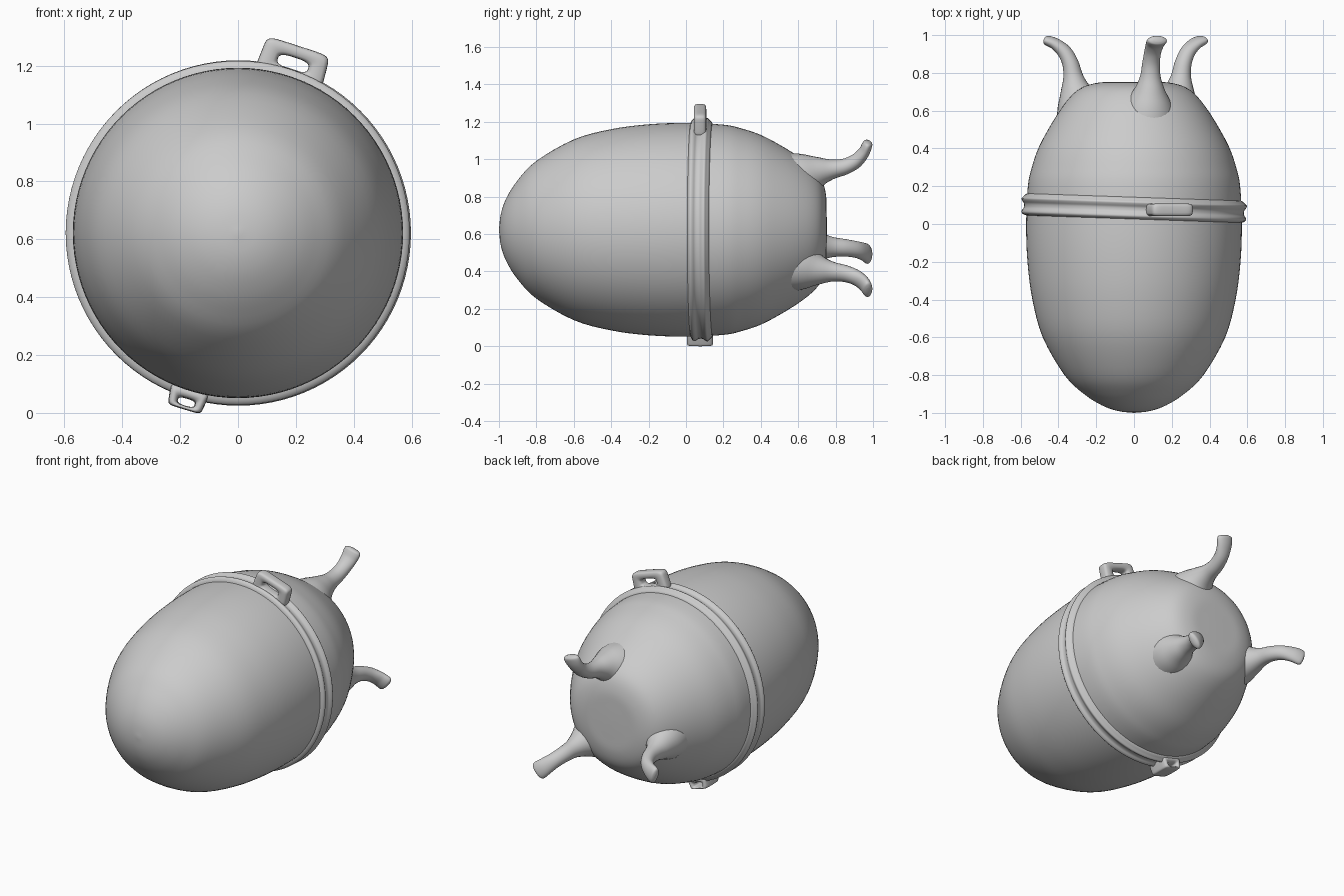
import bpy, bmesh, math
from mathutils import Vector, Matrix

if "Cube" in bpy.data.objects:
    bpy.data.objects.remove(bpy.data.objects["Cube"])

CZ = 0.622  # height of the long axis, which runs along y


def spline(pts, n):
    """Catmull-Rom interpolation through points of any dimension."""
    out = []
    for i in range(len(pts) - 1):
        p0, p1, p2, p3 = (pts[max(0, i - 1)], pts[i], pts[i + 1],
                          pts[min(len(pts) - 1, i + 2)])
        for k in range(n):
            t = k / n
            out.append([0.5 * (2 * b + (c - a) * t + (2 * a - 5 * b + 4 * c - d) * t * t
                               + (3 * b - a - 3 * c + d) * t ** 3)
                        for a, b, c, d in zip(p0, p1, p2, p3)])
    out.append(list(pts[-1]))
    return out


def loft(name, rings, closed=False):
    """Skin a list of equal point rings into one smooth mesh."""
    bm = bmesh.new()
    rows = [[bm.verts.new(p) for p in ring] for ring in rings]
    m = len(rows[0])
    for i in range(len(rows) if closed else len(rows) - 1):
        a, b = rows[i], rows[(i + 1) % len(rows)]
        for j in range(m):
            k = (j + 1) % m
            bm.faces.new((a[j], a[k], b[k], b[j]))
    if not closed:
        bm.faces.new(rows[0][::-1])
        bm.faces.new(rows[-1])
    bmesh.ops.remove_doubles(bm, verts=bm.verts, dist=1e-5)
    bmesh.ops.recalc_face_normals(bm, faces=bm.faces)
    me = bpy.data.meshes.new(name)
    bm.to_mesh(me)
    bm.free()
    for p in me.polygons:
        p.use_smooth = True
    ob = bpy.data.objects.new(name, me)
    bpy.context.collection.objects.link(ob)
    return ob


def polar(r, y, a, side=0.0):
    """Point at radius r and angle a around the axis, shifted sideways."""
    return Vector((r * math.cos(a) - side * math.sin(a), y,
                   CZ + r * math.sin(a) + side * math.cos(a)))


def lathe(name, profile, seg=96, closed=False):
    rings = [[polar(max(r, 1e-7), y, 2 * math.pi * j / seg) for j in range(seg)]
             for y, r in profile]
    return loft(name, rings, closed)


# Egg-shaped body with a flattened rear end
lathe("body", spline([
    (-1, 0), (-0.99, 0.085), (-0.96, 0.17), (-0.9, 0.265), (-0.8, 0.368),
    (-0.6, 0.483), (-0.4, 0.538), (-0.2, 0.564), (0, 0.571), (0.2, 0.562),
    (0.3, 0.541), (0.4, 0.507), (0.5, 0.455), (0.6, 0.393), (0.68, 0.33),
    (0.725, 0.27), (0.748, 0.19), (0.752, 0.1), (0.753, 0)], 4))

# Double-ridged belt, slightly skewed across the body
belt = lathe("belt", spline([
    (-0.055, 0.55), (-0.05, 0.578), (-0.038, 0.594), (-0.024, 0.592),
    (-0.01, 0.583), (0.01, 0.583), (0.024, 0.592), (0.038, 0.597),
    (0.05, 0.585), (0.062, 0.572), (0.068, 0.55)], 3))
belt.data.transform(Matrix.Translation((0, 0.078, 0)) @ Matrix.Rotation(-0.035, 4, 'Z'))


def handle(name, angle, y, r0, r1, w0, w1, slot_r, slot_w, slot_h, depth):
    """Rounded rectangular loop with a slot, standing on the belt."""
    section = [(0, -.6), (0.12, -1), (.88, -1), (1, -.6),
               (1, .6), (.88, 1), (.12, 1), (0, .6)]
    rings = []
    for i in range(48):
        t = 2 * math.pi * i / 48
        c, s = math.cos(t), math.sin(t)
        q = lambda v, e: math.copysign(abs(v) ** e, v)
        h = (q(s, 0.3) + 1) / 2
        outer = ((w0 + (w1 - w0) * h) * q(c, 0.3), r0 + (r1 - r0) * h)
        inner = (slot_w * q(c, 0.7), slot_r + slot_h * q(s, 0.7))
        rings.append([polar(inner[1] + (outer[1] - inner[1]) * f, y + depth * d, angle,
                            inner[0] + (outer[0] - inner[0]) * f) for f, d in section])
    ob = loft(name, rings, closed=True)
    ob.modifiers.new("soften", 'SUBSURF').levels = 1
    ob.modifiers["soften"].render_levels = 1


# Carrying loop on top and the small lug underneath
handle("top_loop", math.radians(72), 0.075, 0.555, 0.68, 0.122, 0.114,
       0.616, 0.055, 0.021, 0.034)
handle("bottom_lug", math.radians(253), 0.075, 0.56, 0.638, 0.07, 0.06,
       0.612, 0.03, 0.012, 0.07)

# Three hooked legs around the rear: radius, y, half width, half thickness
leg_path = spline([
    (0.26, 0.54, 0.17, 0.17), (0.30, 0.64, 0.125, 0.125), (0.322, 0.71, 0.082, 0.082),
    (0.335, 0.78, 0.055, 0.053), (0.35, 0.85, 0.047, 0.043), (0.382, 0.91, 0.045, 0.038),
    (0.428, 0.95, 0.05, 0.031), (0.465, 0.967, 0.054, 0.028), (0.483, 0.972, 0.048, 0.024),
    (0.491, 0.974, 0.025, 0.012)], 4)


def leg(name, angle):
    rings = []
    for i, (r, y, w, h) in enumerate(leg_path):
        a, b = leg_path[max(0, i - 1)], leg_path[min(len(leg_path) - 1, i + 1)]
        d = Vector((b[0] - a[0], b[1] - a[1])).normalized()
        ring = []
        for j in range(24):
            t = 2 * math.pi * j / 24
            n = h * math.sin(t)
            ring.append(polar(r - d.y * n, y + d.x * n, angle, w * math.cos(t)))
        rings.append(ring)
    loft(name, rings)


for n, deg in (("top_leg", 75), ("left_leg", 196), ("right_leg", 318)):
    leg(n, math.radians(deg))
